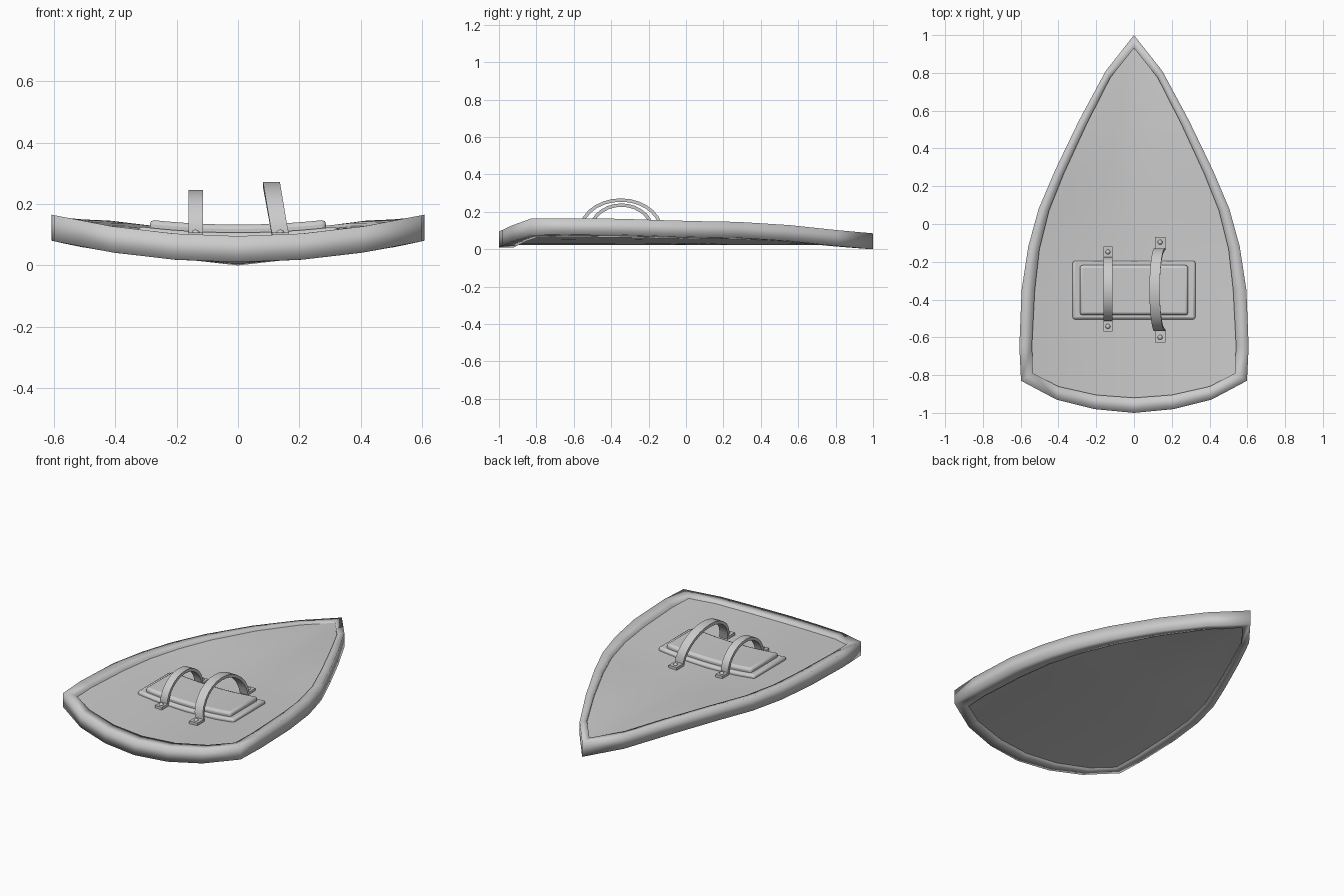
import bpy, bmesh, math
from mathutils import Vector

cube = bpy.data.objects.get("Cube")
if cube:
    bpy.data.objects.remove(cube, do_unlink=True)

grey = bpy.data.materials.new("plain_grey")
grey.use_nodes = True
COLOUR = (0.6, 0.6, 0.6, 1)
grey.diffuse_color = COLOUR
grey.node_tree.nodes["Principled BSDF"].inputs["Base Color"].default_value = COLOUR

BASE = 0.0105
RIM_HEIGHT = 0.085
PANEL_LOW, PANEL_TOP = 0.012, 0.075


def curve_z(x, y):
    """Dished height of the shield: rises to the sides, dips at the point."""
    wave = 0.02 * math.sin(math.pi * y / 0.85) if y > 0 else 0
    if y < 0.85:
        wave *= min(1, abs(x) / 0.2)
    return BASE + 0.19 * x * x + wave


def finish(name, bm, angle=40, bevel=0):
    bmesh.ops.remove_doubles(bm, verts=bm.verts, dist=0.0005)
    bmesh.ops.recalc_face_normals(bm, faces=bm.faces)
    mesh = bpy.data.meshes.new(name)
    bm.to_mesh(mesh)
    bm.free()
    mesh.materials.append(grey)
    ob = bpy.data.objects.new(name, mesh)
    bpy.context.collection.objects.link(ob)
    if bevel:
        mod = ob.modifiers.new("soft_edges", 'BEVEL')
        mod.width, mod.segments, mod.limit_method = bevel, 2, 'ANGLE'
    bpy.ops.object.select_all(action='DESELECT')
    ob.select_set(True)
    bpy.context.view_layer.objects.active = ob
    bpy.ops.object.shade_smooth_by_angle(angle=math.radians(angle))
    return ob


def skin(bm, rings, closed_path=False, cap=False):
    """Bridge a list of closed vertex rings."""
    n = len(rings[0])
    count = len(rings) if closed_path else len(rings) - 1
    for i in range(count):
        a, b = rings[i], rings[(i + 1) % len(rings)]
        for j in range(n):
            k = (j + 1) % n
            bm.faces.new((a[j], a[k], b[k], b[j]))
    if cap:
        bm.faces.new(rings[0])
        bm.faces.new(rings[-1])


# Half outlines from the point round to the middle of the wide end
outer = [(0, 1), (.15, .81), (.29, .55), (.42, .28), (.505, .08), (.56, -.12),
         (.595, -.35), (.607, -.65), (.598, -.83), (.41, -.93), (.21, -.98), (0, -1)]
inner = [(0, .93), (.125, .775), (.25, .53), (.37, .27), (.45, .07), (.5, -.13),
         (.525, -.35), (.54, -.64), (.535, -.79), (.4, -.86), (.2, -.905), (0, -.92)]


def mirrored(half):
    return half + [(-x, y) for x, y in half[-2:0:-1]]


# Rim: box section swept round the outline, softly shaded
bm = bmesh.new()
rings = []
for (ox, oy), (ix, iy) in zip(mirrored(outer), mirrored(inner)):
    zo, zi = curve_z(ox, oy), curve_z(ix, iy)
    rings.append([bm.verts.new(p) for p in (
        (ox, oy, zo), (ox, oy, zo + RIM_HEIGHT),
        (ix, iy, zi + RIM_HEIGHT), (ix, iy, zi))])
skin(bm, rings, closed_path=True)
finish("rim", bm, angle=180)

# Dished panel: rows across the shield, the last row following the wide end
corner = 8
half_cols = [0] + [x / inner[corner][0] for x, y in inner[-2:corner - 1:-1]]
cols = [-t for t in half_cols[:0:-1]] + half_cols
rows = [[(t * w, y) for t in cols] for w, y in inner[:corner + 1]]
end = inner[:corner - 1:-1]
rows.append([(-x, y) for x, y in end[:0:-1]] + end)
bm = bmesh.new()
for level in (PANEL_LOW, PANEL_TOP):
    grid = [[bm.verts.new((x * 1.01, y * 1.005, curve_z(x, y) + level))
             for x, y in row] for row in rows]
    for r0, r1 in zip(grid, grid[1:]):
        for j in range(len(cols) - 1):
            bm.faces.new((r0[j], r0[j + 1], r1[j + 1], r1[j]))
bmesh.ops.remove_doubles(bm, verts=bm.verts, dist=0.0005)
bmesh.ops.dissolve_degenerate(bm, edges=bm.edges, dist=0.0005)
bmesh.ops.bridge_loops(bm, edges=[e for e in bm.edges if e.is_boundary])
finish("panel", bm)


# Arm pad: curved backing plate with a raised cushion
def curved_slab(name, half_x, y0, y1, z0, z1, bevel):
    bm = bmesh.new()
    rings = []
    steps = 12
    for i in range(steps + 1):
        x = half_x * (2 * i / steps - 1)
        rise = 0.19 * x * x
        rings.append([bm.verts.new((x, y, z + rise)) for y, z in
                      ((y0, z0), (y1, z0), (y1, z1), (y0, z1))])
    skin(bm, rings, cap=True)
    return finish(name, bm, bevel=bevel)


curved_slab("pad_backing", 0.325, -0.505, -0.195, 0.07, 0.107, 0.012)
curved_slab("pad_cushion", 0.287, -0.482, -0.218, 0.09, 0.133, 0.014)


# Straps: flat feet joined by an arch, each foot held by a rivet
def strap(name, x, bow, width, yc, foot, arch, peak, thick=0.018):
    z0 = 0.098
    path = [Vector((x, yc + foot, z0))]
    steps = 14
    for i in range(steps + 1):
        a = math.pi * i / steps
        s = math.sin(a)
        path.append(Vector((x - bow * s, yc + arch * math.cos(a),
                            z0 + (peak - thick / 2 - z0) * s)))
    path.append(Vector((x, yc - foot, z0)))
    bm = bmesh.new()
    rings = []
    side = Vector((width / 2, 0, 0))
    for i, p in enumerate(path):
        d = path[min(i + 1, len(path) - 1)] - path[max(i - 1, 0)]
        up = Vector((0, d.z, -d.y)).normalized() * thick / 2
        rings.append([bm.verts.new(q) for q in
                      (p - side - up, p + side - up, p + side + up, p - side + up)])
    skin(bm, rings, cap=True)
    finish(name, bm, angle=50)
    for label, sign in (("back", 1), ("front", -1)):
        bm = bmesh.new()
        bmesh.ops.create_uvsphere(bm, u_segments=12, v_segments=8, radius=0.013)
        bmesh.ops.scale(bm, vec=(1, 1, 0.75), verts=bm.verts)
        bmesh.ops.translate(bm, vec=(x, yc + sign * (foot - 0.028), z0 + thick / 2),
                            verts=bm.verts)
        finish(f"{name}_{label}_rivet", bm)


strap("right_strap", -0.138, 0, 0.047, -0.345, 0.225, 0.165, 0.245)
strap("left_strap", 0.138, 0.029, 0.055, -0.348, 0.28, 0.215, 0.272)
